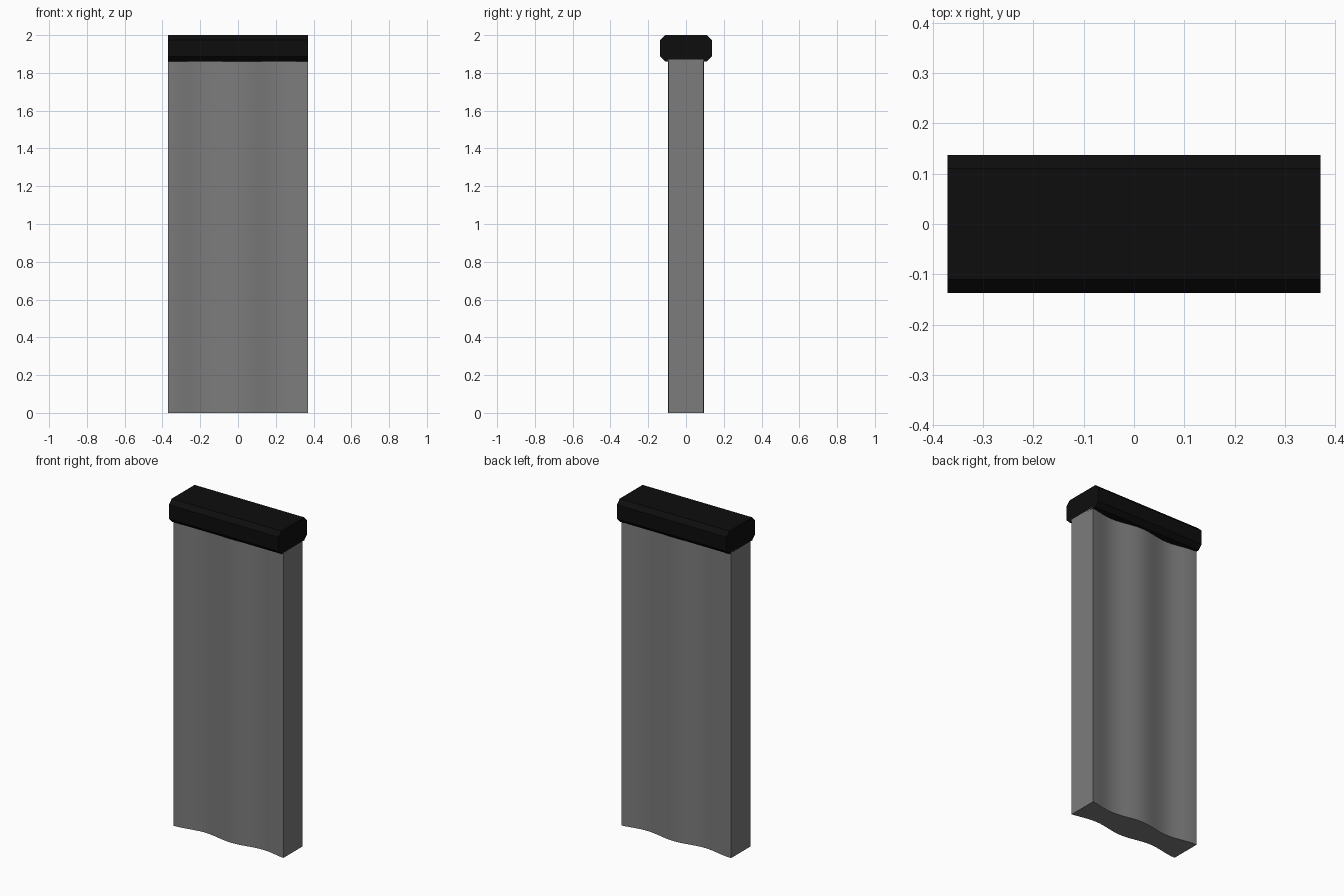
import bpy, bmesh, math

if "Cube" in bpy.data.objects:
    bpy.data.objects.remove(bpy.data.objects["Cube"])

HALF = 0.37


def material(name, rgb):
    m = bpy.data.materials.new(name)
    m.diffuse_color = (*rgb, 1)
    m.use_nodes = True
    m.node_tree.nodes["Principled BSDF"].inputs["Base Color"].default_value = m.diffuse_color
    return m


def extrude_profile(name, pts, vec, mat):
    """Cap and extrude a closed outline along vec."""
    bm = bmesh.new()
    face = bm.faces.new([bm.verts.new(p) for p in pts])
    ext = bmesh.ops.extrude_face_region(bm, geom=[face], use_keep_orig=True)
    bmesh.ops.translate(bm, vec=vec, verts=[g for g in ext["geom"] if isinstance(g, bmesh.types.BMVert)])
    bmesh.ops.recalc_face_normals(bm, faces=bm.faces)
    me = bpy.data.meshes.new(name)
    bm.to_mesh(me)
    bm.free()
    me.materials.append(mat)
    ob = bpy.data.objects.new(name, me)
    bpy.context.collection.objects.link(ob)
    return ob


def depth(x):
    return 0.081 + 0.013 * math.cos(2 * math.pi * (x + HALF) / 0.39)


grey = material("grey_cloth", (0.2, 0.2, 0.2))
black = material("black_rail", (0.004, 0.004, 0.004))

# Rippled hanging panel, front and back waves
n = 32
xs = [-HALF + 2 * HALF * i / n for i in range(n + 1)]
outline = [(x, -depth(x), 0) for x in xs] + [(x, depth(x), 0) for x in reversed(xs)]
panel = extrude_profile("curtain_panel", outline, (0, 0, 1.87), grey)
bpy.context.view_layer.objects.active = panel
panel.select_set(True)
bpy.ops.object.shade_smooth_by_angle(angle=math.radians(30))

# Top rail with chamfered long edges
w, z0, z1, c = 0.137, 1.86, 2.0, 0.027
rail = [(w - c, z0), (w, z0 + c), (w, z1 - c), (w - c, z1),
        (c - w, z1), (-w, z1 - c), (-w, z0 + c), (c - w, z0)]
extrude_profile("top_rail", [(-HALF, y, z) for y, z in rail], (2 * HALF, 0, 0), black)
